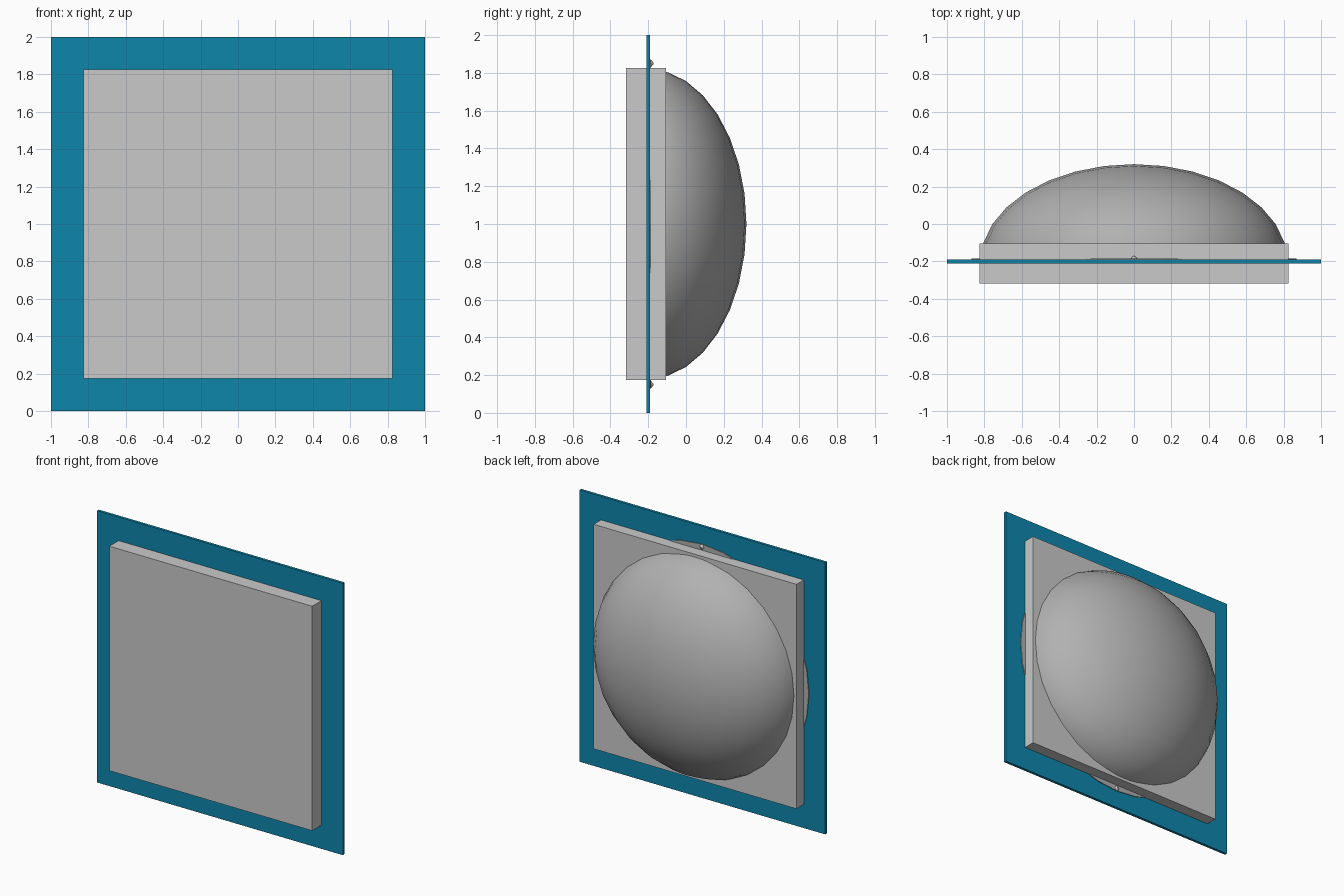
import bpy, bmesh, math
from mathutils import Matrix

if "Cube" in bpy.data.objects:
    bpy.data.objects.remove(bpy.data.objects["Cube"])


def material(name, rgb):
    m = bpy.data.materials.new(name)
    m.diffuse_color = (*rgb, 1)
    m.use_nodes = True
    m.node_tree.nodes["Principled BSDF"].inputs["Base Color"].default_value = m.diffuse_color
    return m


BLUE = material("teal blue", (0.0045, 0.24, 0.41))
LIGHT = material("light grey", (0.59, 0.59, 0.59))
GREY = material("mid grey", (0.44, 0.44, 0.44))


def finish(name, bm, mat):
    bmesh.ops.recalc_face_normals(bm, faces=bm.faces)
    me = bpy.data.meshes.new(name)
    bm.to_mesh(me)
    bm.free()
    me.materials.append(mat)
    ob = bpy.data.objects.new(name, me)
    bpy.context.collection.objects.link(ob)
    return ob


def box(name, half, y0, y1, mat):
    """Square slab centred on z = 1, spanning y0..y1."""
    bm = bmesh.new()
    bmesh.ops.create_cube(bm, size=1)
    bmesh.ops.scale(bm, vec=(2 * half, y1 - y0, 2 * half), verts=bm.verts)
    bmesh.ops.translate(bm, vec=(0, (y0 + y1) / 2, 1), verts=bm.verts)
    return finish(name, bm, mat)


# Thin face plate and the housing that passes through it
box("face_plate", 1.0, -0.21, -0.19, BLUE)
box("housing", 0.826, -0.317, -0.105, LIGHT)

# Flattened dome on the back: half a sphere, squashed along y
bm = bmesh.new()
bmesh.ops.create_uvsphere(bm, u_segments=32, v_segments=16, radius=1)
bmesh.ops.bisect_plane(bm, geom=bm.verts[:] + bm.edges[:] + bm.faces[:],
                       plane_co=(0, 0, 0), plane_no=(0, 1, 0), clear_inner=True)
bmesh.ops.scale(bm, vec=(0.82, 0.52, 0.82), verts=bm.verts)
bmesh.ops.translate(bm, vec=(0, -0.2, 1), verts=bm.verts)
dome = finish("dome", bm, GREY)
for p in dome.data.polygons:
    p.use_smooth = True

# Flat round flange whose edge shows beyond the housing
bm = bmesh.new()
bmesh.ops.create_cone(bm, cap_ends=True, segments=32, radius1=0.87, radius2=0.87, depth=0.02,
                      matrix=Matrix.Translation((0, -0.194, 1)) @ Matrix.Rotation(math.pi / 2, 4, 'X'))
finish("flange", bm, GREY)

# Small studs at the top and bottom of the flange
for label, z in (("top", 1.85), ("bottom", 0.15)):
    bm = bmesh.new()
    bmesh.ops.create_cone(bm, cap_ends=True, segments=8, radius1=0.02, radius2=0.004, depth=0.014,
                          matrix=Matrix.Translation((0, -0.179, z)) @ Matrix.Rotation(-math.pi / 2, 4, 'X'))
    finish(label + "_stud", bm, LIGHT)
